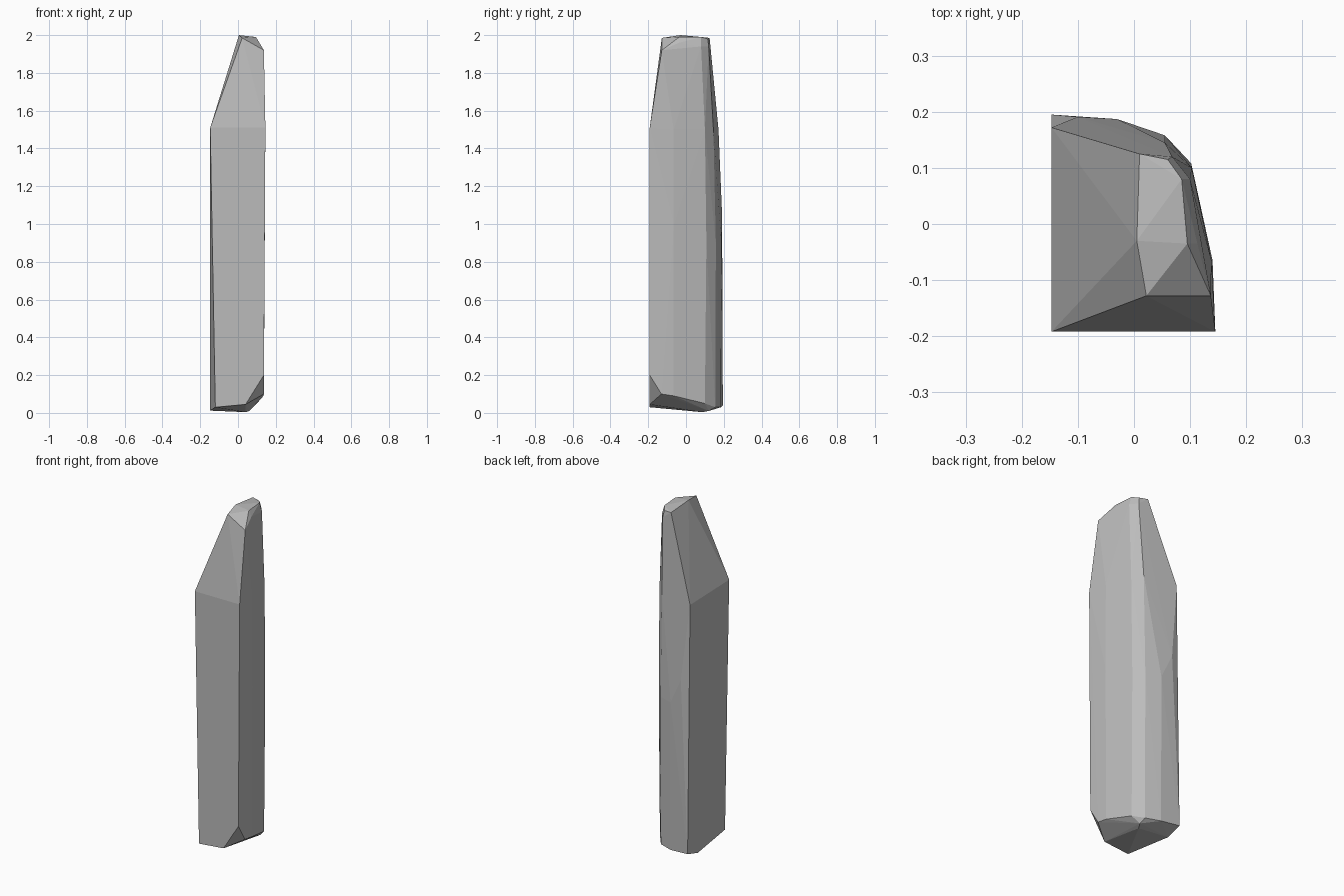
import bpy
import bmesh

cube = bpy.data.objects.get("Cube")
if cube:
    bpy.data.objects.remove(cube, do_unlink=True)

# Plain stone grey
grey = bpy.data.materials.new("stone grey")
grey.use_nodes = True
colour = (0.5, 0.5, 0.5, 1)
grey.diffuse_color = colour
grey.node_tree.nodes["Principled BSDF"].inputs["Base Color"].default_value = colour

# Slanted underside with one clipped front corner
base = [(-.12, -.192, .03), (.04, -.192, .045), (.137, -.192, .2), (.137, -.13, .1),
        (.135, -.065, .09), (.1, .1, .05), (.055, .155, .03), (-.03, .185, .03),
        (-.147, .195, .04), (-.147, .1, .012), (.04, .085, .004), (.06, .12, .01)]

# Middle of the shaft, bulging slightly on the rounded back
waist = [(.14, -.065, 1), (.102, .108, .9), (.055, .158, .9), (-.03, .187, .9),
         (-.1, .191, 1.05)]

# Shoulder where the long slopes begin
shoulder = [(-.147, -.192, 1.51), (.145, -.192, 1.51), (.138, -.065, 1.5),
            (.103, .1, 1.5), (.055, .145, 1.5), (-.147, .172, 1.5)]

# Worn rim and small flat tip
rim = [(.137, -.128, 1.92), (.113, -.035, 1.96), (.1, .08, 1.94), (.068, .12, 1.94)]
tip = [(.022, -.128, 1.985), (.005, -.03, 2), (.095, -.035, 1.99),
       (.085, .08, 1.99), (.06, .115, 1.98), (.01, .125, 1.985)]

# Wrap the sections in one faceted stone
bm = bmesh.new()
for section in (base, waist, shoulder, rim, tip):
    for point in section:
        bm.verts.new(point)
hull = bmesh.ops.convex_hull(bm, input=bm.verts)
loose = {v for v in hull["geom_interior"] + hull["geom_unused"]
         if isinstance(v, bmesh.types.BMVert)}
bmesh.ops.delete(bm, geom=list(loose), context="VERTS")
bmesh.ops.recalc_face_normals(bm, faces=bm.faces)

mesh = bpy.data.meshes.new("standing_stone")
bm.to_mesh(mesh)
bm.free()
mesh.materials.append(grey)
stone = bpy.data.objects.new("standing_stone", mesh)
bpy.context.collection.objects.link(stone)
